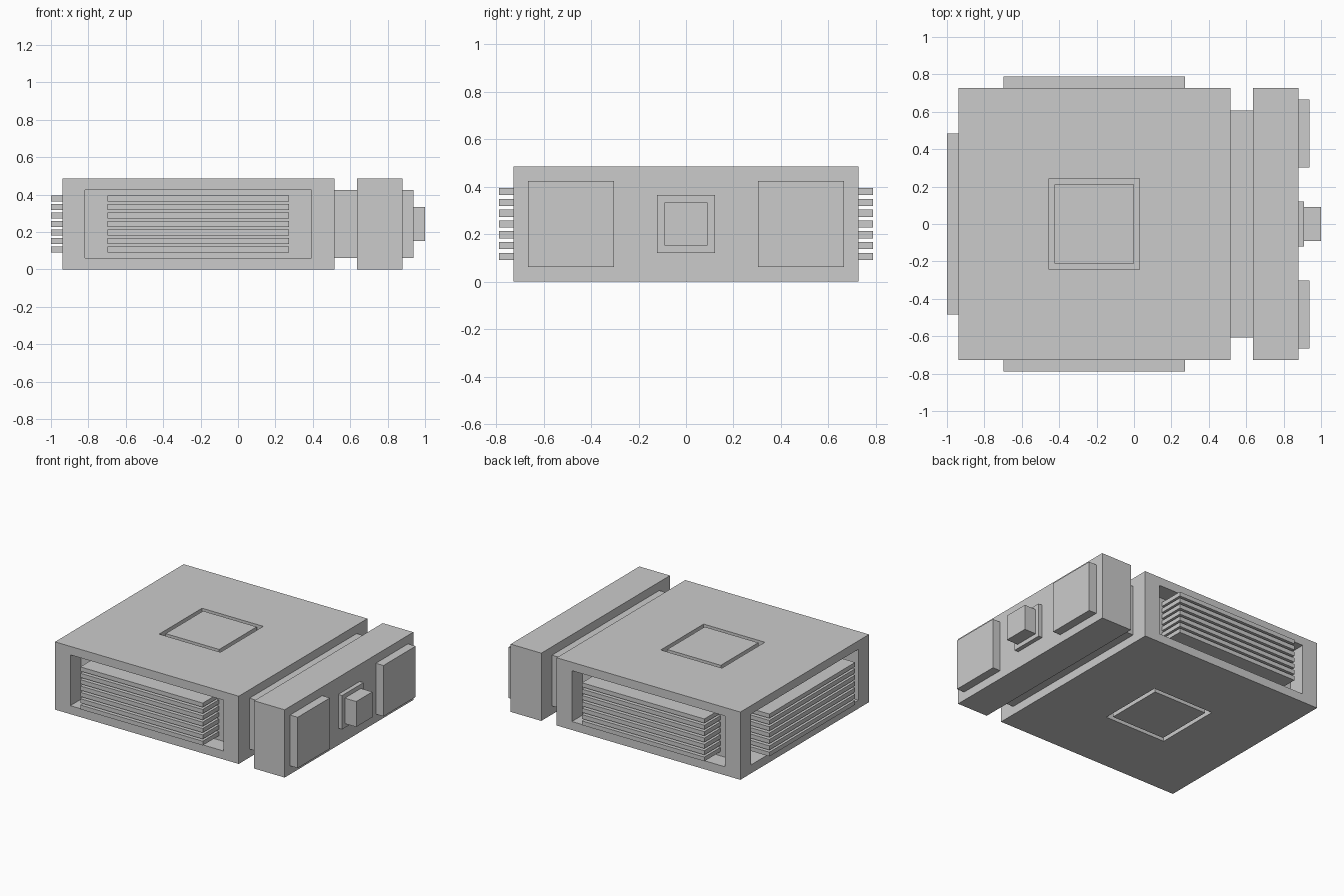
import bpy, bmesh

if "Cube" in bpy.data.objects:
    bpy.data.objects.remove(bpy.data.objects["Cube"])

U = 2 / 33          # modelling unit: the model is 33 units long
CX = -3.5           # centre of the main housing along x, in units


def finish(name, bm):
    bmesh.ops.recalc_face_normals(bm, faces=bm.faces)
    mesh = bpy.data.meshes.new(name)
    bm.to_mesh(mesh)
    bm.free()
    obj = bpy.data.objects.new(name, mesh)
    bpy.context.collection.objects.link(obj)
    return obj


def box(name, x, y, z):
    """Box from (min, max) ranges in units."""
    bm = bmesh.new()
    bmesh.ops.create_cube(bm, size=1)
    for v in bm.verts:
        v.co = [(r[0] if c < 0 else r[1]) * U for c, r in zip(v.co, (x, y, z))]
    return finish(name, bm)


def square_frame(name, outer, inner, z):
    """Square slab with a square hole, centred on the housing."""
    bm = bmesh.new()
    signs = ((-1, -1), (1, -1), (1, 1), (-1, 1))
    o, i = [[[bm.verts.new(((CX + sx * h) * U, sy * h * U, zz * U))
              for sx, sy in signs] for zz in z] for h in (outer, inner)]
    for a in range(4):
        b = (a + 1) % 4
        for k in (0, 1):
            bm.faces.new((o[k][a], o[k][b], i[k][b], i[k][a]))
        for ring in (o, i):
            bm.faces.new((ring[0][a], ring[0][b], ring[1][b], ring[1][a]))
    return finish(name, bm)


# Inner core, which also forms the neck to the end block
box("core", (CX - 10, 10.5), (-10, 10), (1, 7))

# Top and bottom slabs, each with a grooved flush hatch
for name, z in (("bottom", (0, 1)), ("top", (7, 8))):
    square_frame(name + "_slab", 12, 4, z)
    box(name + "_hatch", (CX - 3.5, CX + 3.5), (-3.5, 3.5), z)

# Corner posts
for sx in (-1, 1):
    for sy in (-1, 1):
        x = sorted((CX + sx * 10, CX + sx * 12))
        y = sorted((sy * 10, sy * 12))
        box("corner_post", x, y, (1, 7))

# Cooling fins on the front, back and left sides
for n in range(7):
    z = (1.5 + 0.75 * n, 2 + 0.75 * n)
    box("front_fin", (CX - 8, CX + 8), (-13, -10), z)
    box("back_fin", (CX - 8, CX + 8), (10, 13), z)
    box("left_fin", (CX - 13, CX - 10), (-8, 8), z)

# End block with two pads and a central plug
box("end_block", (10.5, 14.5), (-12, 12), (0, 8))
for y in ((-11, -5), (5, 11)):
    box("end_pad", (14.5, 15.5), y, (1, 7))
box("plug_plate", (14.5, 15), (-2, 2), (2, 6))
box("plug", (15, 16.5), (-1.5, 1.5), (2.5, 5.5))
